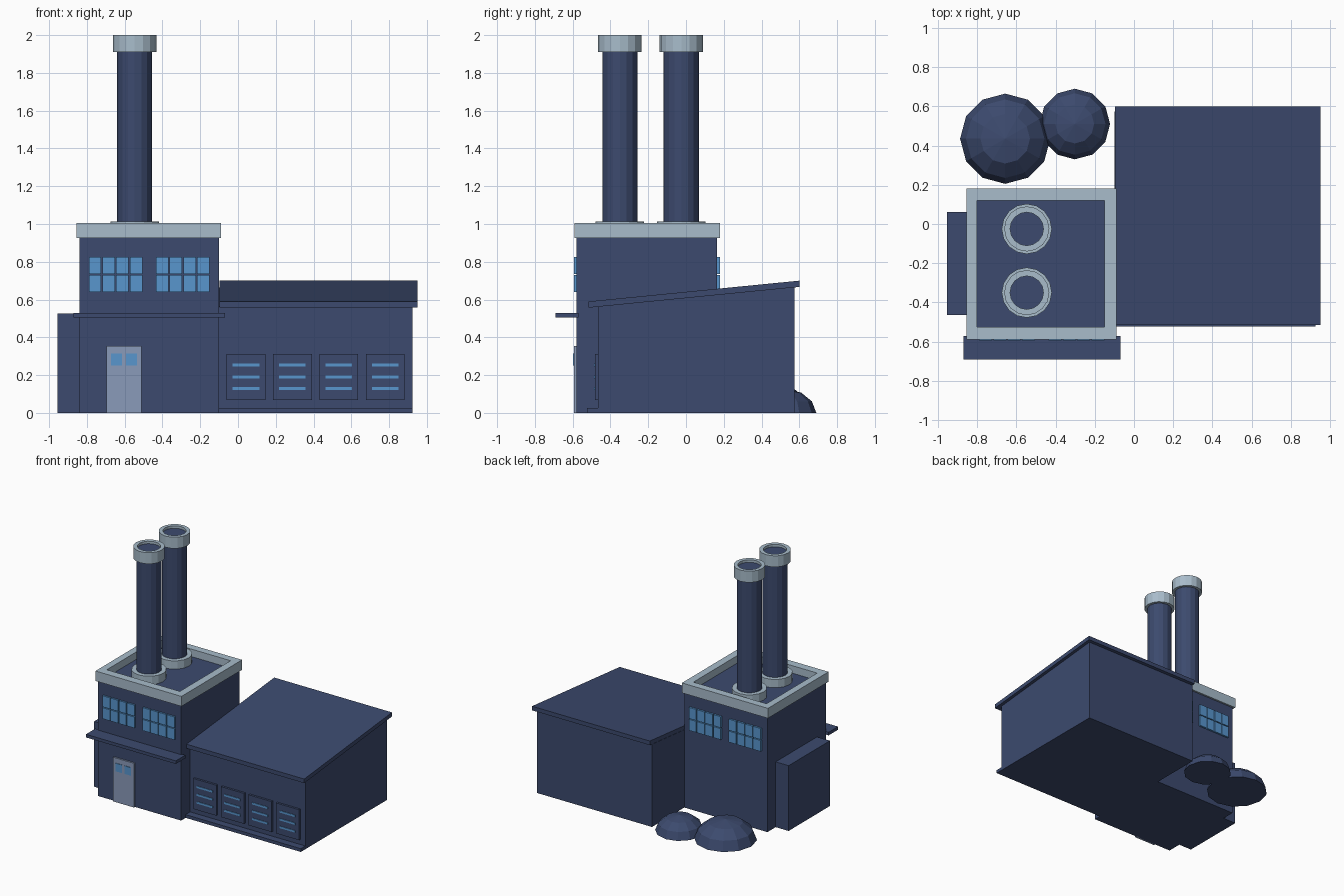
import bpy
import bmesh
import math

old = bpy.data.objects.get("Cube")
if old:
    bpy.data.objects.remove(old)


def material(name, hex_colour):
    def linear(i):
        c = int(hex_colour[i:i + 2], 16) / 255
        return c / 12.92 if c <= 0.04045 else ((c + 0.055) / 1.055) ** 2.4
    rgba = (linear(0), linear(2), linear(4), 1)
    m = bpy.data.materials.new(name)
    m.use_nodes = True
    m.diffuse_color = rgba
    m.node_tree.nodes["Principled BSDF"].inputs["Base Color"].default_value = rgba
    return m


NAVY = material("navy wall", "3C4A6E")
PALE = material("pale trim", "A8BCCB")
GLASS = material("window blue", "5896CE")
DOOR = material("door grey blue", "8A9BBA")


def finish(name, bm, mat):
    bmesh.ops.recalc_face_normals(bm, faces=bm.faces)
    mesh = bpy.data.meshes.new(name)
    bm.to_mesh(mesh)
    bm.free()
    mesh.materials.append(mat)
    ob = bpy.data.objects.new(name, mesh)
    bpy.context.collection.objects.link(ob)
    return ob


def extrude_x(name, x0, x1, outline, mat):
    """Prism along x from a (y, z) outline."""
    bm = bmesh.new()
    a = [bm.verts.new((x0, y, z)) for y, z in outline]
    b = [bm.verts.new((x1, y, z)) for y, z in outline]
    bm.faces.new(a)
    bm.faces.new(b)
    for i in range(len(a)):
        j = (i + 1) % len(a)
        bm.faces.new((a[i], a[j], b[j], b[i]))
    return finish(name, bm, mat)


def box(name, x, y, z, mat):
    return extrude_x(name, *x, [(y[0], z[0]), (y[1], z[0]), (y[1], z[1]), (y[0], z[1])], mat)


def lathe(name, x, y, profile, sides, mat, closed=False):
    """Revolve (radius, z) points; a zero radius becomes a pole."""
    bm = bmesh.new()
    rings = []
    for r, z in profile:
        if r == 0:
            rings.append([bm.verts.new((x, y, z))] * sides)
        else:
            turns = [2 * math.pi * i / sides for i in range(sides)]
            rings.append([bm.verts.new((x + r * math.cos(t), y + r * math.sin(t), z)) for t in turns])
    pairs = list(zip(rings, rings[1:]))
    if closed:
        pairs.append((rings[-1], rings[0]))
    for low, high in pairs:
        for i in range(sides):
            j = (i + 1) % sides
            bm.faces.new(dict.fromkeys((low[i], low[j], high[j], high[i])))
    return finish(name, bm, mat)


# Tower and its parapet
box("tower", (-0.84, -0.10), (-0.58, 0.165), (0, 0.945), NAVY)
bm = bmesh.new()
loops = []
for x0, x1, y0, y1 in ((-0.855, -0.09, -0.59, 0.18), (-0.80, -0.15, -0.525, 0.12)):
    for z in (0.925, 1.005):
        loops.append([bm.verts.new((x, y, z)) for x, y in ((x0, y0), (x1, y0), (x1, y1), (x0, y1))])
for a, b in ((0, 1), (1, 3), (3, 2), (2, 0)):
    for i in range(4):
        j = (i + 1) % 4
        bm.faces.new((loops[a][i], loops[a][j], loops[b][j], loops[b][i]))
finish("parapet", bm, PALE)

# Chimneys with collars and caps
for label, y in (("front", -0.35), ("back", -0.025)):
    x = -0.547
    lathe(label + "_chimney", x, y, [(0, 0.94), (0.093, 0.94), (0.093, 1.98), (0, 1.98)], 16, NAVY)
    for part, r, z0, z1 in (("collar", 0.128, 0.94, 1.012), ("cap", 0.115, 1.91, 2.0)):
        lathe(f"{label}_chimney_{part}", x, y,
              [(0.085, z0), (r, z0), (r, z1), (0.085, z1)], 16, PALE, True)

# Tower windows, front and back
for side, y in (("front", (-0.594, -0.575)), ("back", (0.16, 0.18))):
    for n, left in enumerate((-0.79, -0.435)):
        for col in range(4):
            for row in range(2):
                x = left + col * 0.0727
                z = 0.64 + row * 0.096
                box(f"{side}_window_{n}_pane", (x, x + 0.066), y, (z, z + 0.089), GLASS)

# Door with two lights, canopy and side annex
box("door", (-0.695, -0.51), (-0.593, -0.57), (0, 0.355), DOOR)
for x in (-0.672, -0.592):
    box("door_light", (x, x + 0.057), (-0.597, -0.59), (0.25, 0.315), GLASS)
box("canopy", (-0.87, -0.07), (-0.69, -0.57), (0.505, 0.53), NAVY)
box("side_annex", (-0.955, -0.83), (-0.465, 0.06), (0, 0.525), NAVY)

# Hall with a sloping roof and a kerb
extrude_x("hall", -0.10, 0.925, [(-0.465, 0), (0.575, 0), (0.575, 0.665), (-0.465, 0.563)], NAVY)
extrude_x("hall_roof", -0.098, 0.95,
          [(-0.515, 0.557), (0.6, 0.667), (0.6, 0.70), (-0.515, 0.59)], NAVY)
box("hall_kerb", (-0.10, 0.925), (-0.523, -0.46), (0, 0.026), NAVY)

# Hall shutters with slits
for n in range(4):
    x = -0.06 + n * 0.2455
    box("shutter", (x, x + 0.205), (-0.482, -0.46), (0.067, 0.312), NAVY)
    for z in (0.12, 0.182, 0.245):
        box("shutter_slit", (x + 0.032, x + 0.173), (-0.486, -0.48), (z, z + 0.016), GLASS)

# Low domes behind the tower
for label, x, y, r, h in (("large", -0.657, 0.435, 0.23, 0.16), ("small", -0.302, 0.51, 0.18, 0.127)):
    lathe(label + "_dome", x, y,
          [(0, 0), (r, 0), (r * 0.87, h * 0.48), (r * 0.55, h * 0.85), (0, h)], 12, NAVY)
